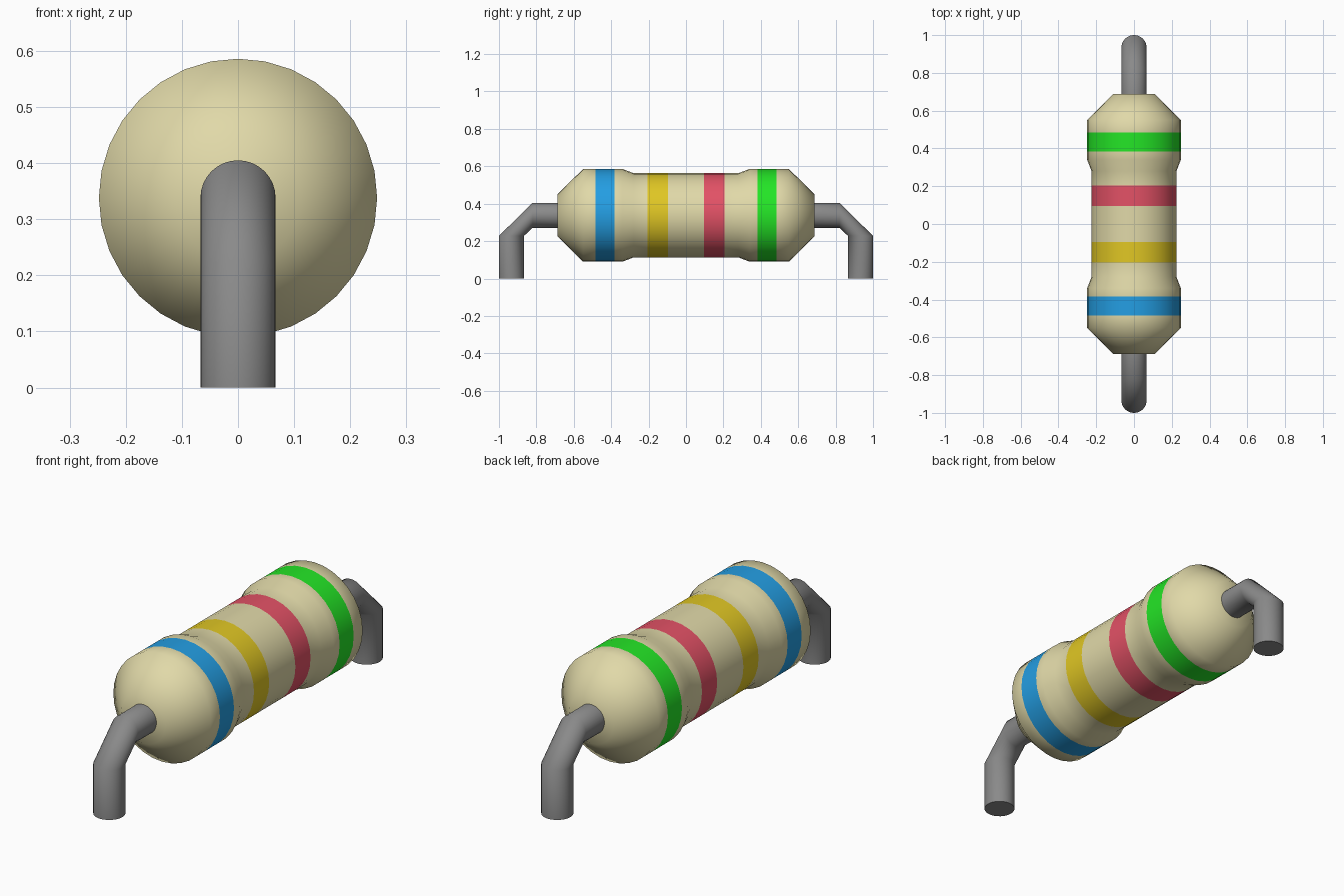
import bpy, bmesh, math
from mathutils import Vector

if "Cube" in bpy.data.objects:
    bpy.data.objects.remove(bpy.data.objects["Cube"])

AXIS_Z = 0.338
SIDES = 32


def material(name, r, g, b):
    """Flat colour given as sRGB 0-1, stored as linear."""
    lin = [c / 12.92 if c <= 0.04045 else ((c + 0.055) / 1.055) ** 2.4 for c in (r, g, b)]
    m = bpy.data.materials.new(name)
    m.diffuse_color = (*lin, 1)
    m.use_nodes = True
    m.node_tree.nodes["Principled BSDF"].inputs["Base Color"].default_value = m.diffuse_color
    return m


tan = material("tan", 0.88, 0.85, 0.66)
blue = material("blue", 0.14, 0.62, 0.89)
yellow = material("yellow", 0.88, 0.78, 0.14)
red = material("red", 0.89, 0.32, 0.40)
green = material("green", 0.14, 0.90, 0.15)
grey = material("grey", 0.54, 0.54, 0.54)


def tube(name, sections, mats, smooth_angle):
    """Skin rings given as (centre, radius, up direction in the YZ plane)."""
    bm = bmesh.new()
    rings = []
    for centre, radius, up in sections:
        ring = []
        for i in range(SIDES):
            a = 2 * math.pi * i / SIDES
            offset = Vector((math.cos(a), 0, 0)) + math.sin(a) * Vector(up)
            ring.append(bm.verts.new(Vector(centre) + radius * offset))
        rings.append(ring)
    for r0, r1 in zip(rings, rings[1:]):
        for i in range(SIDES):
            j = (i + 1) % SIDES
            bm.faces.new((r0[i], r0[j], r1[j], r1[i]))
    bm.faces.new(rings[0])
    bm.faces.new(rings[-1])
    bmesh.ops.recalc_face_normals(bm, faces=bm.faces)
    me = bpy.data.meshes.new(name)
    bm.to_mesh(me)
    bm.free()
    for m in mats:
        me.materials.append(m)
    ob = bpy.data.objects.new(name, me)
    bpy.context.collection.objects.link(ob)
    bpy.ops.object.select_all(action='DESELECT')
    ob.select_set(True)
    bpy.context.view_layer.objects.active = ob
    bpy.ops.object.shade_smooth_by_angle(angle=math.radians(smooth_angle))
    return ob


# Body: lathed profile with rings at the edges of each stripe
half = [(0.095, 0.225), (0.205, 0.225), (0.28, 0.225), (0.34, 0.248),
        (0.383, 0.248), (0.485, 0.248), (0.55, 0.248), (0.687, 0.112)]
profile = [(-y, r) for y, r in reversed(half)] + half
body = tube("resistor_body", [((0, y, AXIS_Z), r, (0, 0, 1)) for y, r in profile],
            [tan, blue, yellow, red, green], 60)

# Stripes: colour the faces lying between the stripe edges
stripes = [(-0.485, -0.383, 1), (-0.205, -0.095, 2), (0.095, 0.205, 3), (0.383, 0.485, 4)]
for f in body.data.polygons:
    for lo, hi, index in stripes:
        if lo < f.center.y < hi:
            f.material_index = index

# Bent wire leads, one at each end
for name, s in (("front_lead", -1), ("back_lead", 1)):
    tube(name, [((0, s * 0.66, AXIS_Z), 0.067, (0, 0, 1)),
                ((0, s * 0.82, AXIS_Z), 0.067, (0, 0, 1)),
                ((0, s * 0.933, 0.228), 0.067, (0, s, 0)),
                ((0, s * 0.933, 0), 0.067, (0, s, 0))], [grey], 60)
